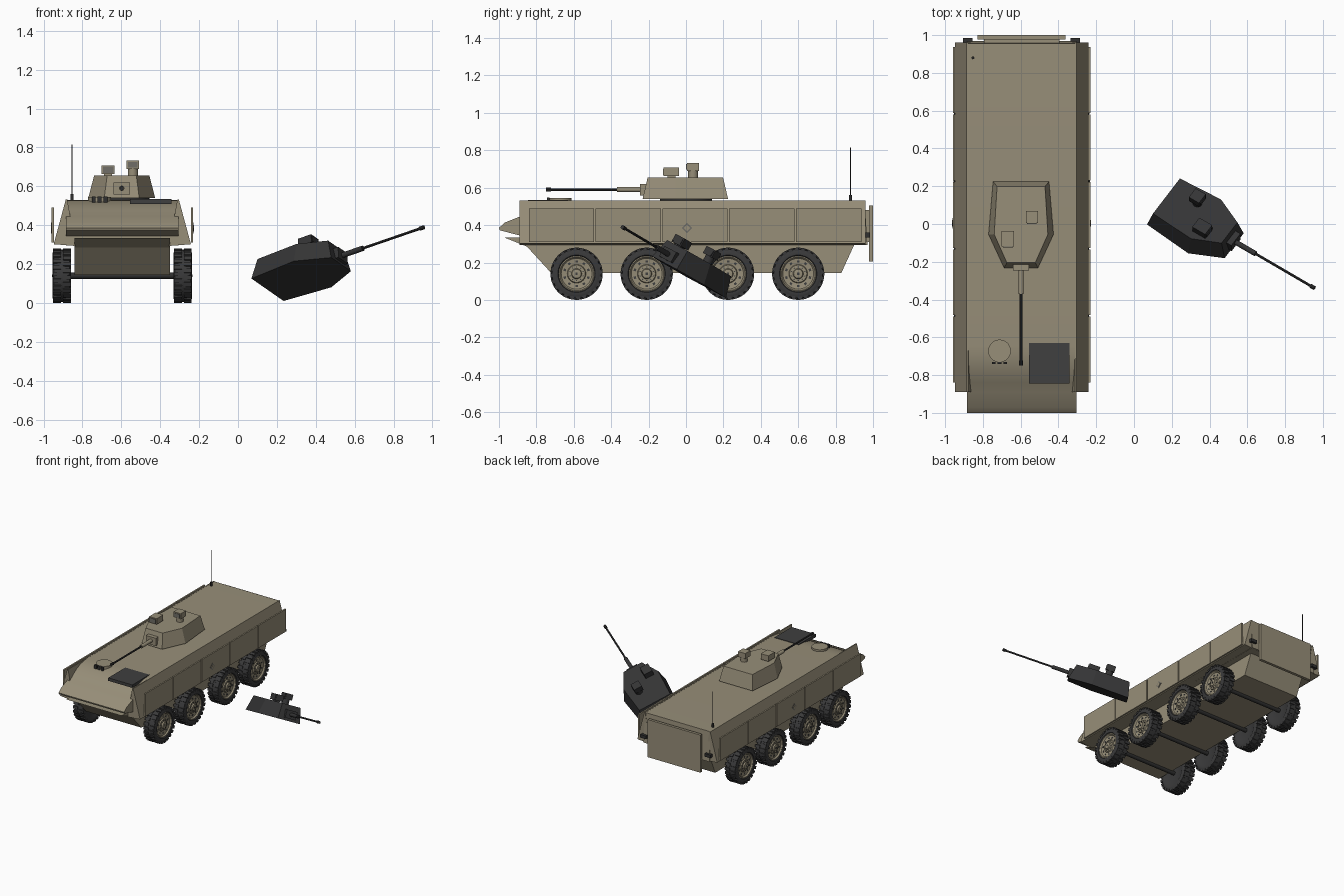
import bpy, bmesh, math
from mathutils import Matrix, Vector

if "Cube" in bpy.data.objects:
    bpy.data.objects.remove(bpy.data.objects["Cube"])

CX = -0.595  # vehicle centreline


def material(name, rgb):
    m = bpy.data.materials.new(name)
    m.diffuse_color = (*rgb, 1)
    m.use_nodes = True
    m.node_tree.nodes["Principled BSDF"].inputs["Base Color"].default_value = m.diffuse_color
    return m


KHAKI = material("khaki", (0.31, 0.272, 0.19))
RUBBER = material("rubber", (0.042, 0.042, 0.043))
GRILLE = material("dark_grey", (0.05, 0.05, 0.05))
GUNMETAL = material("gunmetal", (0.03, 0.03, 0.03))
BURNT = material("burnt_metal", (0.035, 0.035, 0.036))
GREY = material("mid_grey", (0.16, 0.155, 0.135))


def finish(name, bm, mat, M=None, smooth=False):
    if M is not None:
        bm.transform(M)
    bmesh.ops.recalc_face_normals(bm, faces=bm.faces)
    me = bpy.data.meshes.new(name)
    bm.to_mesh(me)
    bm.free()
    me.materials.append(mat)
    if smooth:
        for p in me.polygons:
            p.use_smooth = True
        me.set_sharp_from_angle(angle=math.radians(32))
    ob = bpy.data.objects.new(name, me)
    bpy.context.collection.objects.link(ob)
    return ob


def loft(name, rings, mat, M=None, smooth=False):
    bm = bmesh.new()
    vs = [[bm.verts.new(p) for p in r] for r in rings]
    n = len(rings[0])
    for a, b in zip(vs, vs[1:]):
        for i in range(n):
            j = (i + 1) % n
            bm.faces.new((a[i], a[j], b[j], b[i]))
    bm.faces.new(vs[0])
    bm.faces.new(vs[-1])
    return finish(name, bm, mat, M, smooth)


def prism(name, pts, axis, a, b, mat, M=None, smooth=False):
    def at(p, t):
        return {"x": (t, p[0], p[1]), "y": (p[0], t, p[1]), "z": (p[0], p[1], t)}[axis]
    return loft(name, [[at(p, t) for p in pts] for t in (a, b)], mat, M, smooth)


def box(name, x, y, z, mat, M=None):
    return prism(name, [(x[0], y[0]), (x[1], y[0]), (x[1], y[1]), (x[0], y[1])], "z", z[0], z[1], mat, M)


def rod(name, axis, centre, r, a, b, mat, M=None, n=12):
    pts = [(centre[0] + r * math.cos(i * math.tau / n), centre[1] + r * math.sin(i * math.tau / n)) for i in range(n)]
    return prism(name, pts, axis, a, b, mat, M, True)


# Upper hull with curved glacis
hull = [(-0.64, 0.53), (-0.69, 0.527), (-0.74, 0.517), (-0.79, 0.5), (-0.84, 0.475), (-0.89, 0.445),
        (-0.97, 0.413), (-1.0, 0.385), (-0.995, 0.372), (-0.89, 0.345), (-0.89, 0.3), (0.97, 0.295), (0.955, 0.53)]
prism("upper_hull", hull, "x", CX - 0.29, CX + 0.29, KHAKI, smooth=True)

# Lower hull tub
tub = [(-0.97, 0.333), (-0.85, 0.285), (-0.72, 0.143), (0.83, 0.143), (0.9, 0.296), (0.9, 0.333)]
prism("lower_hull", tub, "x", CX - 0.245, CX + 0.245, KHAKI)

for s, side in ((-1, "left"), (1, "right")):
    # Sloping sponsons
    sec = [(0.24, 0.293), (0.353, 0.302), (0.291, 0.531), (0.283, 0.531)]
    prism(side + "_sponson", [(CX + s * u, z) for u, z in sec], "y", -0.89, 0.96, KHAKI)
    # Row of upright side armour plates
    for i in range(5):
        y = -0.84 + i * 0.357
        box(side + "_armour_plate", sorted((CX + s * 0.352, CX + s * 0.364)), (y, y + 0.349), (0.31, 0.49), KHAKI)
    # Diamond marking
    for r, d, m in ((0.028, 0.366, GREY), (0.017, 0.368, KHAKI)):
        pts = [(0.005 + r, 0.385), (0.005, 0.385 + r), (0.005 - r, 0.385), (0.005, 0.385 - r)]
        prism(side + "_diamond_mark", pts, "x", CX + s * 0.36, CX + s * d, m)
    # Rear and front lamps
    x = CX + s * 0.285
    box(side + "_rear_lamp", (x - 0.025, x + 0.025), (0.95, 0.985), (0.335, 0.36), GUNMETAL)
    x = CX + s * 0.268
    box(side + "_front_lamp", (x - 0.008, x + 0.008), (-0.993, -0.97), (0.372, 0.388), GUNMETAL)

# Rear ramp, hinge block, roof fittings
box("rear_ramp", (CX - 0.233, CX + 0.233), (0.978, 1.0), (0.205, 0.505), KHAKI)
box("ramp_frame", (CX - 0.2, CX + 0.2), (0.95, 0.979), (0.31, 0.48), KHAKI)
box("engine_grille", (-0.555, -0.342), (-0.845, -0.63), (0.51, 0.534), GRILLE)
rod("driver_hatch", "z", (-0.712, -0.672), 0.06, 0.51, 0.545, KHAKI, n=28)
for i in range(3):
    x = -0.742 + i * 0.03
    box("periscope", (x - 0.01, x + 0.01), (-0.742, -0.73), (0.51, 0.547), GUNMETAL)
rod("antenna_base", "z", (-0.853, 0.88), 0.008, 0.525, 0.56, GUNMETAL)
rod("antenna", "z", (-0.853, 0.88), 0.003, 0.55, 0.815, GUNMETAL, n=6)


# Turret with gun and sights; base at local z = 0
def turret(prefix, M, body, metal, glass):
    base = [(0.148, 0.225), (0.172, -0.055), (0.09, -0.232), (-0.09, -0.232), (-0.172, -0.055), (-0.148, 0.225)]
    top = [(0.127, 0.198), (0.142, -0.055), (0.075, -0.205), (-0.075, -0.205), (-0.142, -0.055), (-0.127, 0.198)]
    loft(prefix + "_shell", [[(*p, 0) for p in base], [(*p, 0.115) for p in top]], body, M)
    box(prefix + "_mantlet", (-0.043, 0.043), (-0.245, -0.19), (0.018, 0.08), body, M)
    rod(prefix + "_gun_sleeve", "y", (0, 0.05), 0.014, -0.37, -0.24, body, M)
    rod(prefix + "_barrel", "y", (0, 0.05), 0.007, -0.745, -0.36, metal, M, 10)
    rod(prefix + "_muzzle", "y", (0, 0.05), 0.011, -0.748, -0.722, metal, M, 10)
    # Gunner sight
    box(prefix + "_sight_foot", (-0.09, -0.05), (-0.1, -0.055), (0.11, 0.13), body, M)
    box(prefix + "_sight", (-0.103, -0.036), (-0.12, -0.038), (0.122, 0.168), body, M)
    box(prefix + "_sight_glass", (-0.096, -0.043), (-0.124, -0.119), (0.129, 0.161), glass, M)
    # Commander sight
    rod(prefix + "_periscope_post", "z", (0.057, 0.038), 0.026, 0.11, 0.155, body, M, 16)
    box(prefix + "_periscope_head", (0.025, 0.089), (0.005, 0.07), (0.15, 0.193), body, M)
    box(prefix + "_periscope_glass", (0.032, 0.082), (0.001, 0.006), (0.157, 0.186), glass, M)


turret("turret", Matrix.Translation((CX - 0.003, 0, 0.54)), KHAKI, GUNMETAL, GREY)
rod("turret_ring", "z", (CX, 0), 0.14, 0.525, 0.545, GUNMETAL, n=32)

# Blown-off burnt turret lying beside the vehicle
ax = Vector((0.561, 0.731, -0.391)).normalized()
az = ax.cross(Vector((-0.822, 0.491, -0.29))).normalized()
ay = az.cross(ax)
R = Matrix((ax, ay, az)).transposed().to_4x4()
turret("burnt_turret", Matrix.Translation((0.338, -0.003, 0.132)) @ R, BURNT, BURNT, BURNT)


# Wheel parts turned about the x axis; outer face towards +x
def lathe(bm, prof, n=40):
    rings = [[bm.verts.new((x, r * math.cos(i * math.tau / n), r * math.sin(i * math.tau / n))) for i in range(n)]
             for x, r in prof]
    for a, b in zip(rings, rings[1:]):
        for i in range(n):
            j = (i + 1) % n
            bm.faces.new((a[i], a[j], b[j], b[i]))
    bm.faces.new(rings[0])
    bm.faces.new(rings[-1])


def block(bm, size, M):
    bmesh.ops.create_cube(bm, size=1, matrix=M @ Matrix.Diagonal((*size, 1)))


tyre = bmesh.new()
lathe(tyre, [(-0.038, 0.03), (-0.038, 0.085), (-0.046, 0.1), (-0.047, 0.118), (-0.04, 0.131), (-0.005, 0.134),
             (0.005, 0.134), (0.04, 0.131), (0.047, 0.118), (0.046, 0.1), (0.036, 0.092), (0.02, 0.085)])
for k in range(24):
    for row in (-1, 1):
        A = Matrix.Rotation((k + 0.25 * row) * math.tau / 24, 4, "X")
        block(tyre, (0.041, 0.022, 0.018), A @ Matrix.Translation((row * 0.0255, 0, 0.1305)))
rim = bmesh.new()
lathe(rim, [(0.0, 0.094), (0.04, 0.097), (0.042, 0.09), (0.032, 0.082), (0.028, 0.05),
            (0.036, 0.046), (0.036, 0.028), (0.046, 0.024), (0.048, 0.012)])
hub = bmesh.new()
for k in range(10):
    A = Matrix.Rotation(k * math.tau / 10, 4, "X")
    block(hub, (0.006, 0.013, 0.012), A @ Matrix.Translation((0.029, 0, 0.066)))
    block(hub, (0.006, 0.006, 0.006), A @ Matrix.Translation((0.037, 0, 0.037)))
block(hub, (0.006, 0.012, 0.012), Matrix.Translation((0.047, 0, 0)))

parts = [finish("tyre", tyre, RUBBER, smooth=True), finish("rim", rim, KHAKI, smooth=True),
         finish("rim_slots_and_bolts", hub, GRILLE)]
spots = [(s, y) for y in (-0.585, -0.21, 0.225, 0.6) for s in (1, -1)]
for i, (s, y) in enumerate(spots):
    for p in parts:
        ob = p
        if i:
            ob = p.copy()
            bpy.context.collection.objects.link(ob)
        ob.location = (CX + s * 0.311, y, 0.14)
        ob.rotation_euler = (0, 0, 0 if s > 0 else math.pi)

# Axles
for y in (-0.585, -0.21, 0.225, 0.6):
    rod("axle", "x", (y, 0.14), 0.016, CX - 0.3, CX + 0.3, GUNMETAL)
